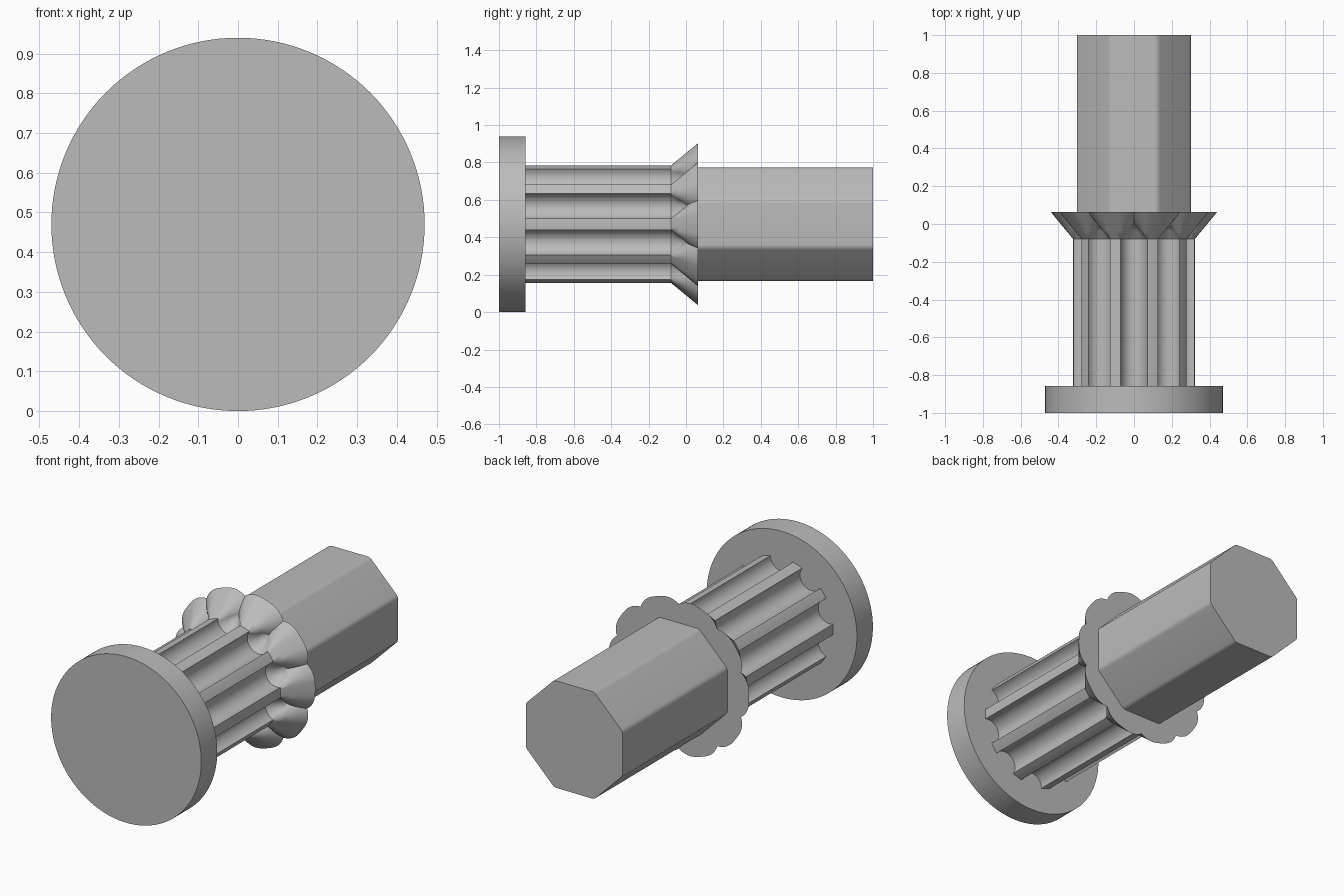
import bpy
import bmesh
from math import sin, cos, asin, pi, tau, radians, sqrt

cube = bpy.data.objects.get("Cube")
if cube:
    bpy.data.objects.remove(cube)

grey = bpy.data.materials.new("plain_grey")
grey.use_nodes = True
colour = (0.5, 0.5, 0.5, 1)
grey.diffuse_color = colour
grey.node_tree.nodes["Principled BSDF"].inputs["Base Color"].default_value = colour

AXIS_Z = 0.47          # height of the long axis
DISC_R = 0.47
RIBS = 10
RIB_R = 0.322          # radius at the rib tips
TIP = radians(5.3)     # half angle of a rib tip
HALF = pi / RIBS       # half angle of one rib plus groove
GROOVE = RIB_R * sin(HALF - TIP)    # groove radius
SEAT = RIB_R * cos(HALF - TIP)      # groove centre distance
FLARE = 0.118          # outward offset at the collar's wide end


def lerp(a, b, t):
    return a + (b - a) * t


def circle(radius, count=128):
    return [(radius * cos(tau * i / count), radius * sin(tau * i / count)) for i in range(count)]


def rounded_octagon(apothem, fillet, steps=5):
    points = []
    reach = (apothem - fillet) / cos(pi / 8)
    for k in range(8):
        mid = (k + 0.5) * pi / 4
        for i in range(steps + 1):
            a = mid + lerp(-pi / 8, pi / 8, i / steps)
            points.append((reach * cos(mid) + fillet * cos(a),
                           reach * sin(mid) + fillet * sin(a)))
    return points


def fluted(offset):
    """Ribbed outline pushed outward by an offset."""
    half = []
    # rib tip
    for i in range(4):
        a = TIP * i / 3
        half.append(((RIB_R + offset) * cos(a), (RIB_R + offset) * sin(a)))
    # arc around the rib corner, stopping at the next rib
    end = HALF + (asin(GROOVE / offset) if offset > GROOVE else pi / 2)
    for i in range(1, 13):
        a = lerp(TIP, end, i / 12)
        half.append((RIB_R * cos(TIP) + offset * cos(a), RIB_R * sin(TIP) + offset * sin(a)))
    # groove, closing up as the offset grows
    if offset <= GROOVE:
        cx, cy, r = SEAT * cos(HALF), SEAT * sin(HALF), GROOVE - offset
    else:
        cx, cy = half[-1]
        r = 0
    for i in range(1, 9):
        a = HALF - pi / 2 - pi / 2 * i / 8
        half.append((cx + r * cos(a), cy + r * sin(a)))
    whole = [(x, -y) for x, y in reversed(half[1:-1])] + half
    points = []
    for k in range(RIBS):
        c, s = cos(tau * k / RIBS), sin(tau * k / RIBS)
        points += [(x * c - y * s, x * s + y * c) for x, y in whole]
    return points


def loft(name, rings):
    """Skin a list of (y, outline) rings and cap both ends."""
    bm = bmesh.new()
    loops = [[bm.verts.new((x, y, z + AXIS_Z)) for x, z in outline] for y, outline in rings]
    for a, b in zip(loops, loops[1:]):
        for i in range(len(a)):
            j = (i + 1) % len(a)
            bm.faces.new((a[i], a[j], b[j], b[i]))
    bm.faces.new(loops[0])
    bm.faces.new(loops[-1])
    bmesh.ops.remove_doubles(bm, verts=bm.verts, dist=1e-5)
    bmesh.ops.recalc_face_normals(bm, faces=bm.faces)
    mesh = bpy.data.meshes.new(name)
    bm.to_mesh(mesh)
    bm.free()
    mesh.materials.append(grey)
    obj = bpy.data.objects.new(name, mesh)
    bpy.context.collection.objects.link(obj)
    bpy.ops.object.select_all(action='DESELECT')
    obj.select_set(True)
    bpy.context.view_layer.objects.active = obj
    bpy.ops.object.shade_smooth_by_angle(angle=radians(30))
    return obj


# Flat end disc
loft("end_disc", [(-1, circle(DISC_R)), (-0.857, circle(DISC_R))])

# Ribbed shaft
loft("fluted_shaft", [(-0.857, fluted(0)), (-0.08, fluted(0))])

# Scalloped collar: the shaft outline growing outward, with finer rings past the cusps
offsets = [0, GROOVE / 2, GROOVE] + [lerp(GROOVE, FLARE, (i / 6) ** 2) for i in range(1, 7)]
loft("scalloped_collar", [(lerp(-0.08, 0.063, d / FLARE), fluted(d)) for d in offsets])

# Eight-sided handle with softened edges
octagon = rounded_octagon(0.303, 0.04)
loft("octagonal_handle", [(0.063, octagon), (1, octagon)])
